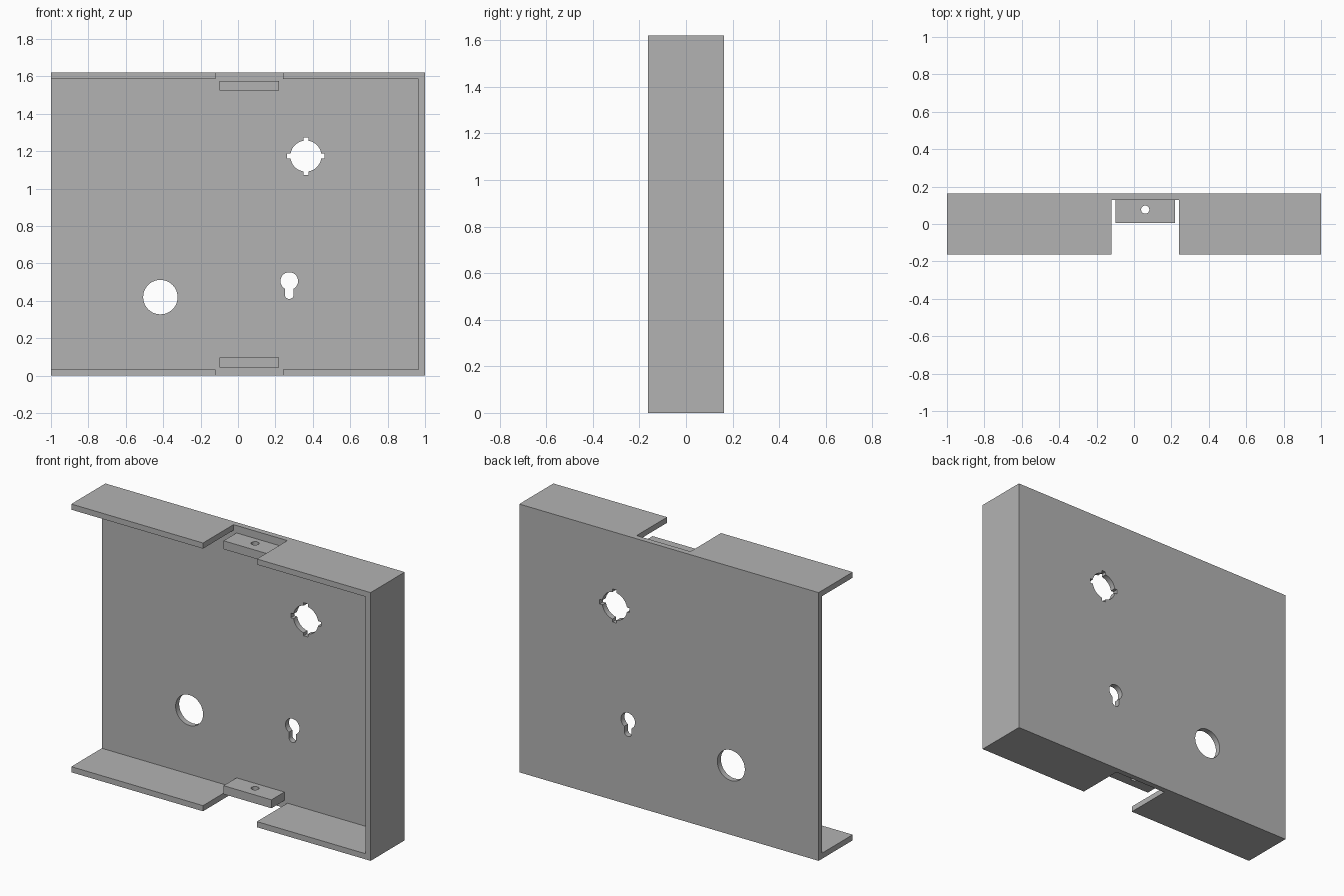
import bpy
import math

if "Cube" in bpy.data.objects:
    bpy.data.objects.remove(bpy.data.objects["Cube"])

W, D, H, T = 1.0, 0.1625, 1.62, 0.034     # half width, half depth, height, wall
BACK = D - T                              # inner face of the back plate

steel = bpy.data.materials.new("plain_grey")
steel.use_nodes = True
grey = (0.45, 0.45, 0.45, 1)
steel.diffuse_color = grey
steel.node_tree.nodes["Principled BSDF"].inputs["Base Color"].default_value = grey


def box(name, x0, x1, y0, y1, z0, z1):
    bpy.ops.mesh.primitive_cube_add(size=1)
    ob = bpy.context.object
    ob.name = name
    ob.location = ((x0 + x1) / 2, (y0 + y1) / 2, (z0 + z1) / 2)
    ob.scale = (x1 - x0, y1 - y0, z1 - z0)
    bpy.ops.object.transform_apply(location=True, scale=True)
    ob.data.materials.append(steel)
    return ob


def rod(name, loc, radius, depth, along_y=True):
    bpy.ops.mesh.primitive_cylinder_add(
        vertices=48, radius=radius, depth=depth, location=loc,
        rotation=(math.pi / 2 if along_y else 0, 0, 0))
    ob = bpy.context.object
    ob.name = name
    ob.data.materials.append(steel)
    return ob


def cut(target, cutter):
    bpy.context.view_layer.objects.active = target
    mod = target.modifiers.new("cut", "BOOLEAN")
    mod.operation = "DIFFERENCE"
    mod.solver = "EXACT"
    mod.object = cutter
    bpy.ops.object.modifier_apply(modifier=mod.name)
    bpy.data.objects.remove(cutter)


def finish(ob):
    bpy.ops.object.select_all(action="DESELECT")
    ob.select_set(True)
    bpy.context.view_layer.objects.active = ob
    bpy.ops.object.shade_smooth_by_angle(angle=math.radians(30))


# Tray: open at the front and at the right end
tray = box("tray", -W, W, -D, D, 0, H)
cut(tray, box("hollow", -W - 1, W - T, -D - 1, BACK, T, H - T))

# Gap through the top and bottom flanges
cut(tray, box("flange_gap", -0.12, 0.24, -D - 1, BACK, -1, H + 1))

# Round cable hole
cut(tray, rod("cable_hole", (-0.415, D, 0.42), 0.092, 0.2))

# Round hole with four notches
nx, nz, reach, half = 0.363, 1.174, 0.1, 0.014
cut(tray, rod("notched_hole", (nx, D, nz), 0.083, 0.2))
for a, b in ((reach, half), (half, reach)):
    cut(tray, box("notch", nx - a, nx + a, 0, 1, nz - b, nz + b))

# Keyhole for hanging
kx, slot, low = 0.274, 0.024, 0.434
cut(tray, rod("keyhole_top", (kx, D, 0.506), 0.047, 0.2))
cut(tray, box("keyhole_slot", kx - slot, kx + slot, 0, 1, low, 0.5))
cut(tray, rod("keyhole_end", (kx, D, low), slot, 0.2))
finish(tray)

# Drilled tabs standing off the back plate inside each gap
for name, z in (("bottom_tab", 0.045), ("top_tab", H - 0.096)):
    tab = box(name, -0.1, 0.22, 0.005, BACK, z, z + 0.051)
    cut(tab, rod("screw_hole", (0.06, 0.077, z), 0.022, 0.3, along_y=False))
    finish(tab)
